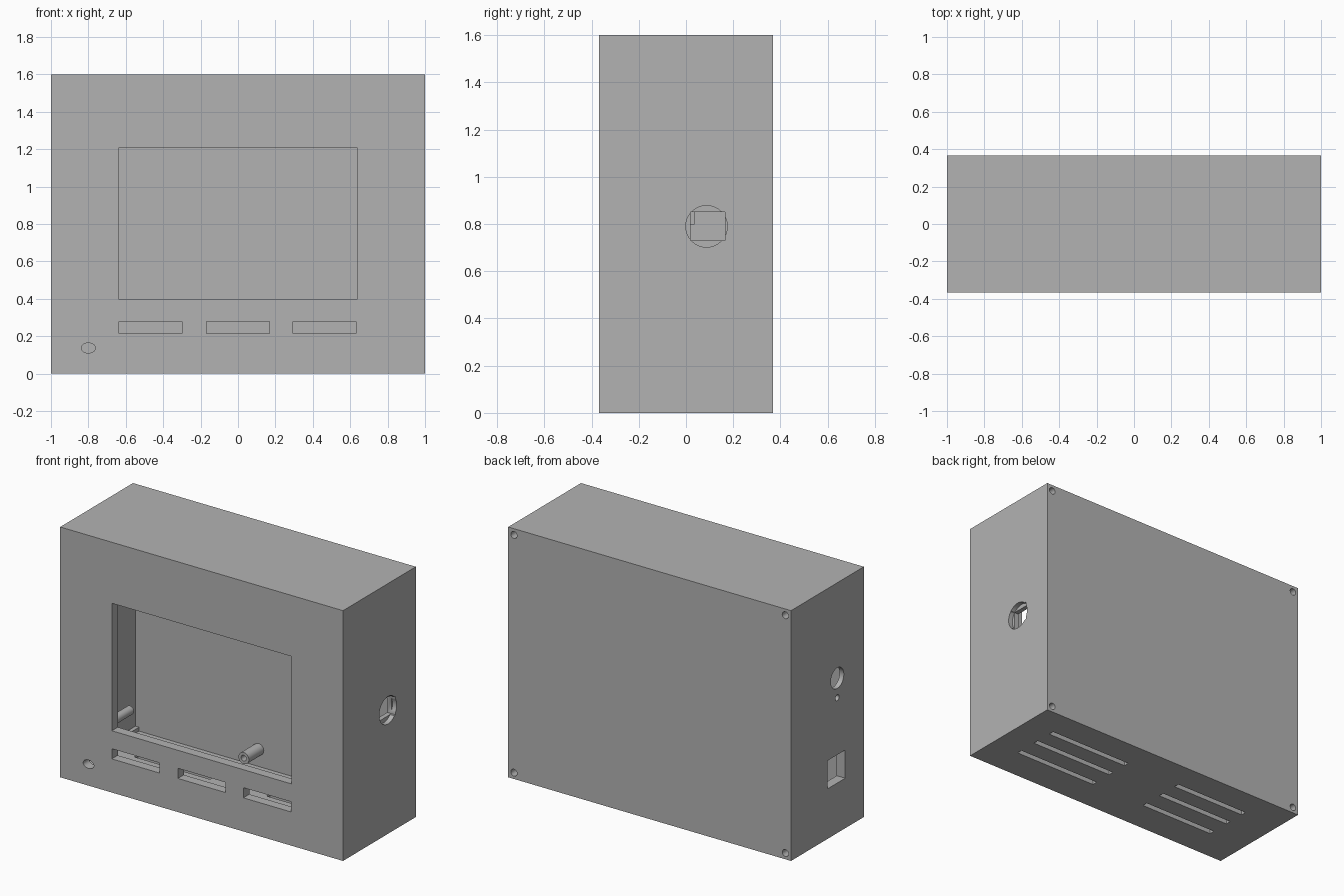
import bpy
import math

cube = bpy.data.objects.get("Cube")
if cube:
    bpy.data.objects.remove(cube, do_unlink=True)

W, D, H, T = 1.0, 0.3675, 1.6, 0.06   # half width, half depth, height, wall

grey = bpy.data.materials.new("case_grey")
grey.use_nodes = True
grey.diffuse_color = (0.45, 0.45, 0.45, 1)
grey.node_tree.nodes["Principled BSDF"].inputs["Base Color"].default_value = grey.diffuse_color


def box(name, x, y, z):
    """Box from (low, high) pairs on each axis."""
    bpy.ops.mesh.primitive_cube_add(size=1, location=[sum(p) / 2 for p in (x, y, z)])
    ob = bpy.context.object
    ob.name = name
    ob.scale = [p[1] - p[0] for p in (x, y, z)]
    bpy.ops.object.transform_apply(location=False, rotation=False, scale=True)
    ob.data.materials.append(grey)
    return ob


def rod(name, axis, centre, radius, length, stretch=1.0):
    """Cylinder along x or y; stretch widens it sideways."""
    bpy.ops.mesh.primitive_cylinder_add(vertices=32, radius=radius, depth=length)
    ob = bpy.context.object
    ob.name = name
    ob.scale.x = stretch
    bpy.ops.object.transform_apply(location=False, rotation=False, scale=True)
    ob.rotation_euler = (0, math.pi / 2, 0) if axis == 'x' else (math.pi / 2, 0, 0)
    ob.location = centre
    bpy.ops.object.transform_apply(location=False, rotation=True, scale=False)
    ob.data.materials.append(grey)
    return ob


def combine(target, tool, operation='DIFFERENCE'):
    mod = target.modifiers.new("combine", 'BOOLEAN')
    mod.operation = operation
    mod.solver = 'EXACT'
    mod.object = tool
    bpy.ops.object.select_all(action='DESELECT')
    target.select_set(True)
    bpy.context.view_layer.objects.active = target
    bpy.ops.object.modifier_apply(modifier=mod.name)
    bpy.data.objects.remove(tool, do_unlink=True)


# Hollow case
case = box("case", (-W, W), (-D, D), (0, H))
combine(case, box("cavity", (-W + T, W - T), (-D + T, D - T), (T, H - T)))

# Corner screw posts with blind holes from the back
for sx in (-1, 1):
    for z, zs in ((0.04, (0.03, 0.085)), (H - 0.04, (H - 0.085, H - 0.03))):
        xs = sorted((sx * 0.915, sx * 0.97))
        combine(case, box("post", xs, (-D + 0.03, D - 0.03), zs), 'UNION')
        combine(case, rod("screw_hole", 'y', (sx * 0.96, D, z), 0.022, 0.4))

# Screen window, button slots and indicator hole in the front
front = (-D - 0.05, -D + T + 0.02)
combine(case, box("window", (-0.635, 0.635), front, (0.395, 1.21)))
for x in (-0.467, 0, 0.463):
    combine(case, box("button_slot", (x - 0.168, x + 0.168), front, (0.215, 0.28)))
combine(case, rod("indicator_hole", 'y', (-0.8, -D, 0.137), 0.027, 0.2, 1.4))

# Connector recess with a rectangular opening on the left side
combine(case, rod("recess", 'x', (W, 0.087, 0.79), 0.088, 0.06))
combine(case, box("connector_opening", (0.9, 1.05), (0.02, 0.165), (0.73, 0.85)))

# Thinned wall, shaft hole, locating hole and port on the right side
combine(case, box("thinning", (-0.97, -0.9), (-0.235, 0.035), (0.8, 1.18)))
for z, r in ((0.99, 0.066), (0.865, 0.019)):
    combine(case, rod("side_hole", 'x', (-W, -0.1, z), r, 0.2))
combine(case, box("port", (-1.05, -0.9), (-0.18, 0), (0.32, 0.5)))

# Floor vents
for x in ((0.2, 0.8), (-0.735, -0.2)):
    for y in (-0.135, 0.02, 0.165):
        combine(case, box("vent", x, (y - 0.018, y + 0.018), (-0.05, 0.1)))


def standoff(name, x, z, y0, y1, radius):
    ob = rod(name, 'y', (x, (y0 + y1) / 2, z), radius, y1 - y0)
    tip = y0 if y0 > 0 else y1
    combine(ob, rod("bore", 'y', (x, tip, z), radius * 0.5, 0.16))
    bpy.ops.object.select_all(action='DESELECT')
    ob.select_set(True)
    bpy.context.view_layer.objects.active = ob
    bpy.ops.object.shade_smooth_by_angle()


# Board standoffs on the back wall, screen standoffs behind the front
for x in (-0.07, 0.7):
    standoff("board_standoff", x, 0.17, D - T - 0.15, D - T + 0.01, 0.037)
for x in (-0.68, 0.68):
    for z in (0.42, 1.25):
        standoff("screen_standoff", x, z, -D + T - 0.01, -0.12, 0.028)

bpy.ops.object.select_all(action='DESELECT')
case.select_set(True)
bpy.context.view_layer.objects.active = case
bpy.ops.object.shade_smooth_by_angle()
